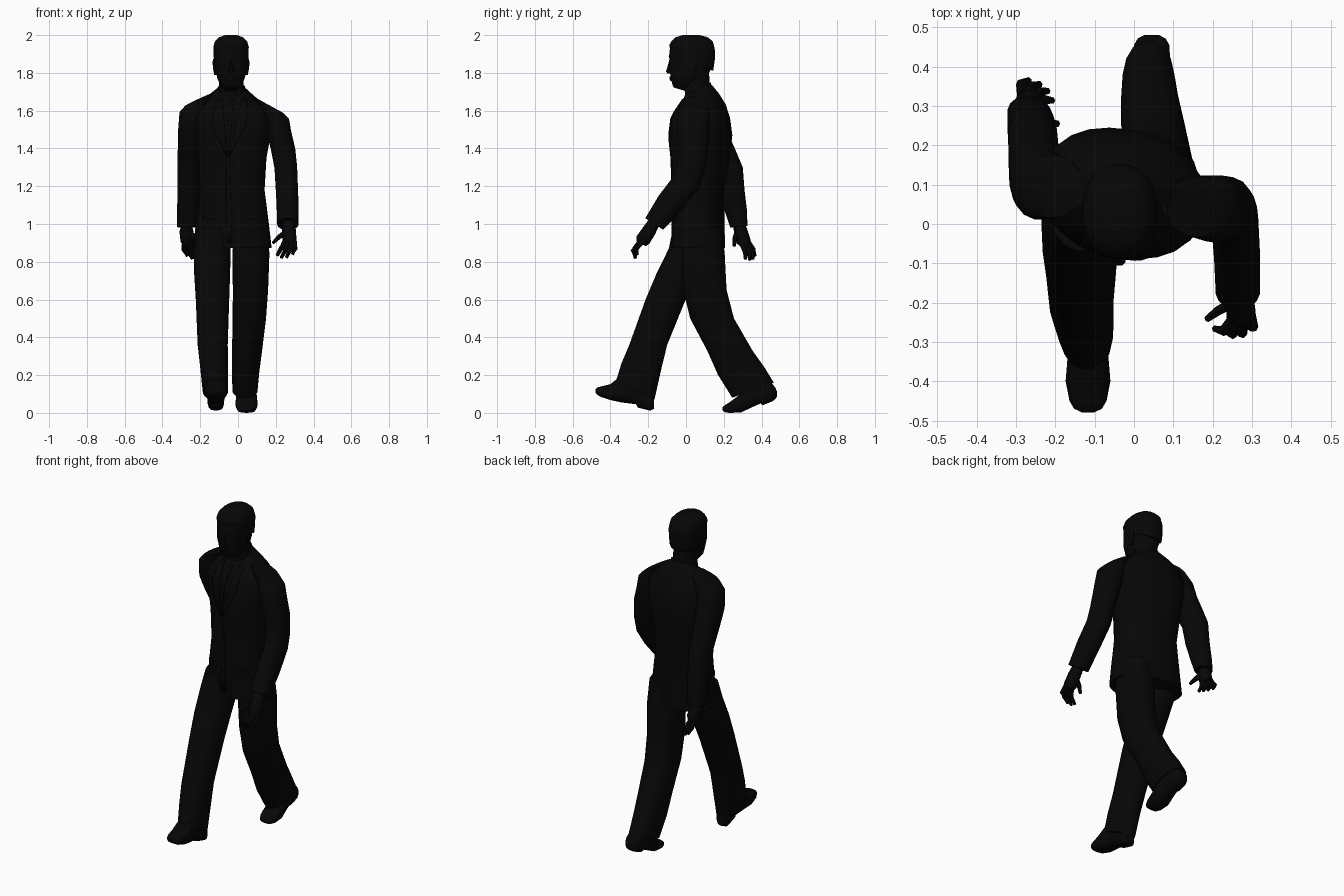
import bpy, bmesh, math
from mathutils import Vector
from mathutils.bvhtree import BVHTree

black = bpy.data.materials.new("near_black")
black.diffuse_color = (0.002, 0.002, 0.002, 1)


def finish(name, bm, angle=40):
    bmesh.ops.recalc_face_normals(bm, faces=bm.faces)
    me = bpy.data.meshes.new(name)
    bm.to_mesh(me)
    bm.free()
    me.materials.append(black)
    ob = bpy.data.objects.new(name, me)
    bpy.context.collection.objects.link(ob)
    bpy.ops.object.select_all(action='DESELECT')
    ob.select_set(True)
    bpy.context.view_layer.objects.active = ob
    bpy.ops.object.shade_smooth_by_angle(angle=math.radians(angle))
    return ob


def skin(name, rings):
    """Bridge rings of points and cap both ends."""
    bm = bmesh.new()
    vs = [[bm.verts.new(p) for p in r] for r in rings]
    n = len(vs[0])
    for a, b in zip(vs, vs[1:]):
        for i in range(n):
            bm.faces.new((a[i], a[(i + 1) % n], b[(i + 1) % n], b[i]))
    bm.faces.new(vs[0])
    bm.faces.new(vs[-1])
    return finish(name, bm)


def oval(n, p):
    """Unit superellipse points."""
    pts = []
    for i in range(n):
        t = 2 * math.pi * (i + 0.5) / n
        c, s = math.cos(t), math.sin(t)
        pts.append((math.copysign(abs(c) ** p, c), math.copysign(abs(s) ** p, s)))
    return pts


def loft(name, secs, n=16, p=0.9, yaw=0.0):
    """Stacked sections: cx, cy, cz, rx, ry, optional slopes of z along y and x."""
    rings = []
    for s in secs:
        cx, cy, cz, rx, ry, ky, kx = (tuple(s) + (0, 0))[:7]
        ring = []
        for u, v in oval(n, p):
            x, y = u * rx, v * ry
            y += math.tan(yaw) * x
            ring.append((cx + x, cy + y, cz + ky * y + kx * x))
        rings.append(ring)
    return skin(name, rings)


def tube(name, pts, radii, n=6):
    pts = [Vector(q) for q in pts]
    rings = []
    for i, q in enumerate(pts):
        d = pts[min(i + 1, len(pts) - 1)] - pts[max(i - 1, 0)]
        rot = d.to_track_quat('Z', 'Y')
        rings.append([q + rot @ Vector((u * radii[i], v * radii[i], 0)) for u, v in oval(n, 1)])
    return skin(name, rings)


def shoe(name, cx, secs):
    """Sections along y: y, bottom, top, half width."""
    rings = []
    for y, lo, hi, w in secs:
        rings.append([(cx + u * w, y, (lo + hi) / 2 + v * (hi - lo) / 2) for u, v in oval(14, 0.7)])
    return skin(name, rings)


# Jacket body
jacket = loft("jacket", [
    (-.03, .065, .872, .21, .14), (-.03, .063, 1.0, .195, .138),
    (-.03, .062, 1.18, .172, .138), (-.03, .075, 1.35, .182, .155),
    (-.028, .078, 1.47, .202, .165), (-.03, .078, 1.56, .212, .153),
    (-.033, .078, 1.62, .185, .13, .1), (-.034, .073, 1.665, .135, .1, .25),
    (-.032, .066, 1.70, .088, .075, .4), (-.03, .064, 1.715, .07, .062, .45)],
    n=24, p=0.87, yaw=-0.1)

# Sleeves, with sloped shoulder sections
loft("left_sleeve", [
    (.12, .055, 1.652, .05, .055, 0, -.55), (.16, .045, 1.632, .078, .078, 0, -.55),
    (.198, .04, 1.575, .073, .085, 0, -.25), (.215, .038, 1.49, .068, .086),
    (.238, .04, 1.4, .066, .08), (.253, .026, 1.3, .061, .075, -.2),
    (.257, 0, 1.22, .06, .073, -.35), (.262, -.08, 1.115, .059, .067, -.5),
    (.264, -.168, 1.0, .057, .048, -.65)])
loft("right_sleeve", [
    (-.17, .09, 1.68, .05, .055, 0, .45), (-.205, .095, 1.657, .075, .08, 0, .4),
    (-.236, .1, 1.6, .075, .09, 0, .1), (-.25, .12, 1.5, .068, .096),
    (-.255, .17, 1.4, .065, .09), (-.258, .222, 1.3, .063, .08),
    (-.26, .24, 1.18, .062, .071), (-.265, .264, 1.07, .058, .06),
    (-.27, .28, .985, .053, .046, .1)])

# Trouser legs
loft("right_trouser", [
    (-.125, .04, .98, .09, .11), (-.137, .02, .87, .1, .113), (-.137, -.045, .74, .097, .112),
    (-.135, -.108, .6, .09, .108), (-.134, -.2, .36, .081, .102),
    (-.126, -.238, .24, .075, .106, -.2), (-.12, -.27, .115, .067, .105, -.43)])
loft("left_trouser", [
    (.07, .08, .98, .09, .11), (.068, .09, .84, .1, .117), (.066, .1, .65, .095, .117),
    (.06, .138, .5, .09, .118), (.048, .232, .33, .081, .122),
    (.04, .293, .22, .074, .126, .15), (.037, .355, .12, .067, .112, .36)])

# Shoes
shoe("right_shoe", -.117, [
    (-.479, .108, .125, .016), (-.47, .096, .135, .036), (-.45, .084, .14, .048),
    (-.4, .068, .152, .058), (-.34, .055, .2, .053), (-.265, .046, .2, .045),
    (-.255, .028, .2, .046), (-.19, .012, .12, .044), (-.17, .022, .09, .026)])
shoe("left_shoe", .045, [
    (.194, .012, .03, .018), (.205, .004, .04, .04), (.23, 0, .056, .052), (.29, .002, .1, .058),
    (.35, .03, .17, .052), (.395, .05, .18, .047), (.405, .04, .18, .048),
    (.455, .06, .155, .046), (.472, .072, .135, .036), (.481, .085, .115, .018)])

# Head, neck, collar, hair
loft("neck", [(-.035, .065, 1.62, .08, .075), (-.035, .062, 1.7, .066, .066, .3),
              (-.036, .05, 1.8, .064, .072, .3)])
loft("shirt_collar", [(-.033, .064, 1.69, .079, .073, .4), (-.034, .063, 1.722, .072, .07, .4)])
loft("head", [
    (-.037, -.03, 1.712, .034, .036, -.3), (-.037, -.012, 1.735, .057, .062, -.1),
    (-.037, .014, 1.77, .073, .094), (-.037, .021, 1.82, .084, .112),
    (-.037, .029, 1.87, .09, .118), (-.037, .032, 1.92, .093, .12),
    (-.037, .033, 1.96, .086, .11), (-.037, .03, 1.985, .064, .085),
    (-.037, .027, 1.997, .032, .045)], n=20)
loft("hair", [
    (-.037, .045, 1.85, .088, .1, -.4), (-.037, .034, 1.9, .094, .12, -.25),
    (-.037, .032, 1.935, .095, .122, -.1), (-.037, .032, 1.965, .087, .112),
    (-.037, .03, 1.988, .066, .088), (-.037, .028, 2.0, .032, .045)], n=20)
loft("nose", [(-.037, -.086, 1.797, .014, .014), (-.037, -.09, 1.808, .017, .017),
              (-.037, -.083, 1.84, .009, .014), (-.037, -.078, 1.875, .008, .01)], n=8)
loft("lips", [(-.037, -.07, 1.757, .018, .012), (-.037, -.073, 1.768, .026, .016),
              (-.037, -.076, 1.782, .018, .012)], n=8)
loft("brow", [(-.037, -.05, 1.872, .056, .036), (-.037, -.052, 1.885, .06, .04),
              (-.037, -.05, 1.9, .056, .038)], n=10)
for side, s in (("left", 1), ("right", -1)):
    loft(side + "_ear", [
        (-.037 + s * .08, .033, 1.79, .01, .01), (-.037 + s * .087, .038, 1.83, .01, .02),
        (-.037 + s * .088, .042, 1.86, .01, .022), (-.037 + s * .086, .04, 1.877, .008, .012)], n=8)

# Hands: palm plus fingers given as knuckle, joint and tip
hands = {
    "left": [(.264, -.168, 1.01), (.27, -.195, .965), (.272, -.228, .915),
             [((.298, -.235, .905), (.303, -.262, .87), (.288, -.258, .838)),
              ((.28, -.245, .9), (.275, -.278, .86), (.256, -.268, .822)),
              ((.264, -.246, .9), (.25, -.28, .858), (.228, -.268, .82)),
              ((.25, -.242, .91), (.228, -.272, .87), (.206, -.266, .832)),
              ((.252, -.2, .955), (.215, -.22, .93), (.186, -.242, .9))]],
    "right": [(-.27, .28, 1.0), (-.274, .288, .965), (-.265, .305, .91),
              [((-.285, .328, .905), (-.287, .356, .865), (-.268, .365, .83)),
               ((-.272, .324, .895), (-.262, .35, .85), (-.24, .355, .815)),
               ((-.258, .312, .89), (-.242, .335, .845), (-.22, .338, .81)),
               ((-.248, .297, .895), (-.228, .315, .85), (-.208, .314, .815)),
               ((-.255, .27, .955), (-.225, .258, .92), (-.195, .255, .885))]],
}
for side, (wrist, mid, knuckle, fingers) in hands.items():
    drop = Vector((0, .01 if side == "right" else -.01, -.02))
    tube(side + "_palm", [wrist, mid, knuckle, Vector(knuckle) + drop],
         [.032, .037, .039, .028], n=10)
    for i, f in enumerate(fingers):
        tube(side + ("_thumb" if i == 4 else "_finger_%d" % (i + 1)), f, [.0145, .0135, .009])


# Thin cloth pieces laid over the jacket front
deps = bpy.context.evaluated_depsgraph_get()
surface = BVHTree.FromObject(jacket, deps)


def plate(name, corners, lift=.003, thick=.005):
    bm = bmesh.new()
    bm.faces.new([bm.verts.new((x, -1, z)) for x, z in corners])
    bmesh.ops.subdivide_edges(bm, edges=bm.edges, cuts=6, use_grid_fill=True)
    for v in bm.verts:
        hit = surface.ray_cast(v.co, Vector((0, 1, 0)))[0]
        v.co.y = (hit.y if hit else 0.0) - lift
    ob = finish(name, bm)
    mod = ob.modifiers.new("cloth", 'SOLIDIFY')
    mod.thickness = thick
    mod.offset = 0


plate("tie", [(-.062, 1.37), (-.05, 1.37), (-.022, 1.66), (-.045, 1.66)])
plate("left_lapel", [(-.05, 1.35), (.045, 1.53), (.05, 1.65), (.022, 1.67)])
plate("right_lapel", [(-.058, 1.35), (-.14, 1.53), (-.12, 1.65), (-.085, 1.67)])
plate("front_edge", [(-.062, .9), (-.03, .9), (-.045, 1.36), (-.062, 1.36)], .002, .004)
plate("left_pocket", [(.04, 1.03), (.12, 1.02), (.12, 1.05), (.04, 1.06)])
plate("right_pocket", [(-.18, 1.02), (-.1, 1.03), (-.1, 1.06), (-.18, 1.05)])
